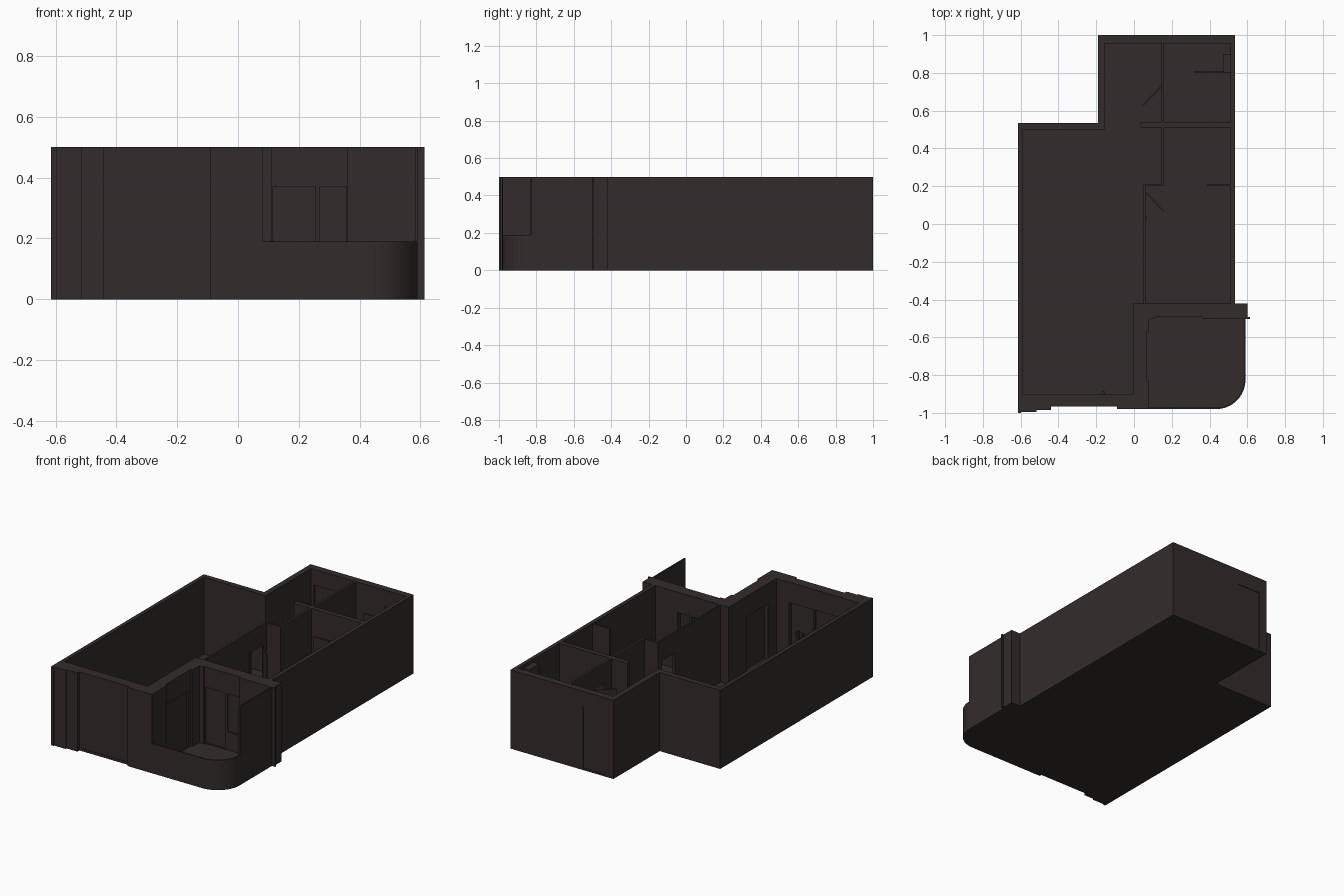
import bpy, bmesh, math
from mathutils import Matrix, Vector

if "Cube" in bpy.data.objects:
    bpy.data.objects.remove(bpy.data.objects["Cube"])

H = 0.5          # wall height
F = 0.012        # floor thickness
DOOR = 0.37      # door head height

wall_mat = bpy.data.materials.new("dark_brown")
wall_mat.diffuse_color = (0.033, 0.024, 0.024, 1)
wall_mat.use_nodes = True
wall_mat.node_tree.nodes["Principled BSDF"].inputs["Base Color"].default_value = wall_mat.diffuse_color


def finish(name, bm):
    bmesh.ops.recalc_face_normals(bm, faces=bm.faces)
    me = bpy.data.meshes.new(name)
    bm.to_mesh(me)
    bm.free()
    me.materials.append(wall_mat)
    ob = bpy.data.objects.new(name, me)
    bpy.context.collection.objects.link(ob)
    return ob


def add_box(bm, x0, x1, y0, y1, z0, z1):
    m = Matrix.Translation(((x0 + x1) / 2, (y0 + y1) / 2, (z0 + z1) / 2)) @ \
        Matrix.Diagonal((x1 - x0, y1 - y0, z1 - z0, 1))
    bmesh.ops.create_cube(bm, size=1, matrix=m)


def box(name, x0, x1, y0, y1, z0=F, z1=H):
    bm = bmesh.new()
    add_box(bm, x0, x1, y0, y1, z0, z1)
    return finish(name, bm)


def wall(name, x0, x1, y0, y1, openings):
    """Wall along its longer side, with openings (start, end, sill, head)."""
    bm = bmesh.new()
    along_x = x1 - x0 > y1 - y0

    def piece(a, b, z0, z1):
        if b - a < 1e-4 or z1 - z0 < 1e-4:
            return
        if along_x:
            add_box(bm, a, b, y0, y1, z0, z1)
        else:
            add_box(bm, x0, x1, a, b, z0, z1)

    pos, end = (x0, x1) if along_x else (y0, y1)
    for a, b, sill, head in openings:
        piece(pos, a, F, H)
        piece(a, b, F, sill)
        piece(a, b, head, H)
        pos = b
    piece(pos, end, F, H)
    return finish(name, bm)


def prism(name, pts, z0, z1):
    bm = bmesh.new()
    f = bm.faces.new([bm.verts.new((x, y, z0)) for x, y in pts])
    r = bmesh.ops.extrude_face_region(bm, geom=[f])
    up = [v for v in r["geom"] if isinstance(v, bmesh.types.BMVert)]
    bmesh.ops.translate(bm, verts=up, vec=(0, 0, z1 - z0))
    return finish(name, bm)


def arc(r, n=16):
    """Rounded balcony corner from the front towards the right."""
    return [(0.435 + r * math.sin(math.pi / 2 * i / n),
             -0.825 - r * math.cos(math.pi / 2 * i / n)) for i in range(n + 1)]


def leaf(name, p, q, t=0.008):
    """Open door leaf from hinge p to free edge q."""
    p, q = Vector(p), Vector(q)
    d = q - p
    n = Vector((-d.y, d.x)).normalized() * t / 2
    return prism(name, [p + n, q + n, q - n, p - n], F, DOOR)


# floor slab following the whole outline
prism("floor", [(-0.615, -0.985), (-0.44, -0.985), (-0.44, -0.965), (-0.09, -0.965),
                (-0.09, -0.98)] + arc(0.155) +
      [(0.59, -0.5), (0.6, -0.5), (0.6, -0.42), (0.535, -0.42), (0.535, 1),
       (-0.19, 1), (-0.19, 0.535), (-0.615, 0.535)], 0, F)

# outer walls
box("left_wall", -0.615, -0.59, -0.90, 0.535)
box("step_wall", -0.59, -0.19, 0.5, 0.535)
box("step_side_wall", -0.19, -0.155, 0.5, 0.955)
box("right_wall", 0.51, 0.535, -0.42, 0.955)
wall("back_wall", -0.19, 0.535, 0.955, 1.0, [(-0.135, 0.025, F, 0.4)])
box("entrance_door", -0.135, 0.025, 0.965, 0.996, F, 0.4)

# front wall with wide window and stepped piers
box("front_corner_fin", -0.615, -0.597, -1.0, -0.985, 0)
box("front_outer_pier", -0.597, -0.515, -0.994, -0.985, 0)
box("front_left_pier", -0.615, -0.44, -0.985, -0.90)
wall("front_wall", -0.44, -0.09, -0.965, -0.90, [(-0.43, -0.095, 0.016, DOOR)])
box("front_window", -0.43, -0.095, -0.962, -0.922, 0.016, DOOR)
box("front_right_pier", -0.09, -0.005, -0.98, -0.90)
box("window_mullion", -0.27, -0.255, -0.922, -0.91, 0.016, DOOR)
box("window_handle_plate", -0.185, -0.14, -0.922, -0.90, 0.17, 0.19)
box("window_handle", -0.167, -0.157, -0.90, -0.885, 0.14, 0.21)

# balcony side wall with a glazed door
box("balcony_front_pier", -0.005, 0.08, -0.98, -0.83)
wall("balcony_side_wall", -0.005, 0.067, -0.83, -0.57, [(-0.815, -0.6, 0.016, DOOR)])
box("balcony_side_door", 0.02, 0.058, -0.815, -0.6, 0.016, DOOR)
box("balcony_back_pier", -0.005, 0.08, -0.57, -0.42)

# balcony back wall with door and window
box("balcony_left_return", 0.08, 0.11, -0.503, -0.42)
wall("balcony_back_wall", 0.11, 0.36, -0.493, -0.42,
     [(0.115, 0.255, 0.016, DOOR), (0.27, 0.355, 0.13, DOOR)])
box("balcony_door", 0.115, 0.255, -0.485, -0.45, 0.016, DOOR)
box("balcony_window", 0.27, 0.355, -0.485, -0.45, 0.13, DOOR)
box("balcony_right_return", 0.36, 0.6, -0.503, -0.42)
box("balcony_corner_strip", 0.6, 0.613, -0.503, -0.493, 0)

# balcony parapet with rounded corner, and tall side screen
rail = prism("balcony_parapet", [(0.08, -0.98)] + arc(0.155) +
             arc(0.147)[::-1] + [(0.08, -0.972)], F, 0.19)
bpy.context.view_layer.objects.active = rail
rail.select_set(True)
bpy.ops.object.shade_smooth_by_angle(angle=math.radians(30))
box("balcony_side_screen", 0.582, 0.59, -0.825, -0.503)

# interior partitions
wall("bedroom_partition", 0.05, 0.06, -0.42, 0.2, [(0.04, 0.17, F, DOOR)])
box("door_frame_post", 0.06, 0.067, 0.025, 0.04, F, DOOR + 0.01)
box("bedroom_stub_left", 0.05, 0.145, 0.2, 0.212)
box("bedroom_stub_right", 0.39, 0.51, 0.2, 0.212)
box("closet_partition", 0.145, 0.16, 0.2, 0.51)
box("bathroom_cross_wall", 0.035, 0.51, 0.51, 0.54)
wall("bathroom_partition", 0.145, 0.16, 0.54, 0.955, [(0.61, 0.735, F, DOOR)])

# open doors
leaf("bedroom_door", (0.06, 0.17), (0.155, 0.07))
leaf("bathroom_door", (0.145, 0.73), (0.05, 0.63))

# shower screen and pipe shaft
box("shower_screen", 0.32, 0.47, 0.802, 0.808, F, 0.4)
box("pipe_shaft", 0.47, 0.51, 0.802, 0.9, F, 0.48)
